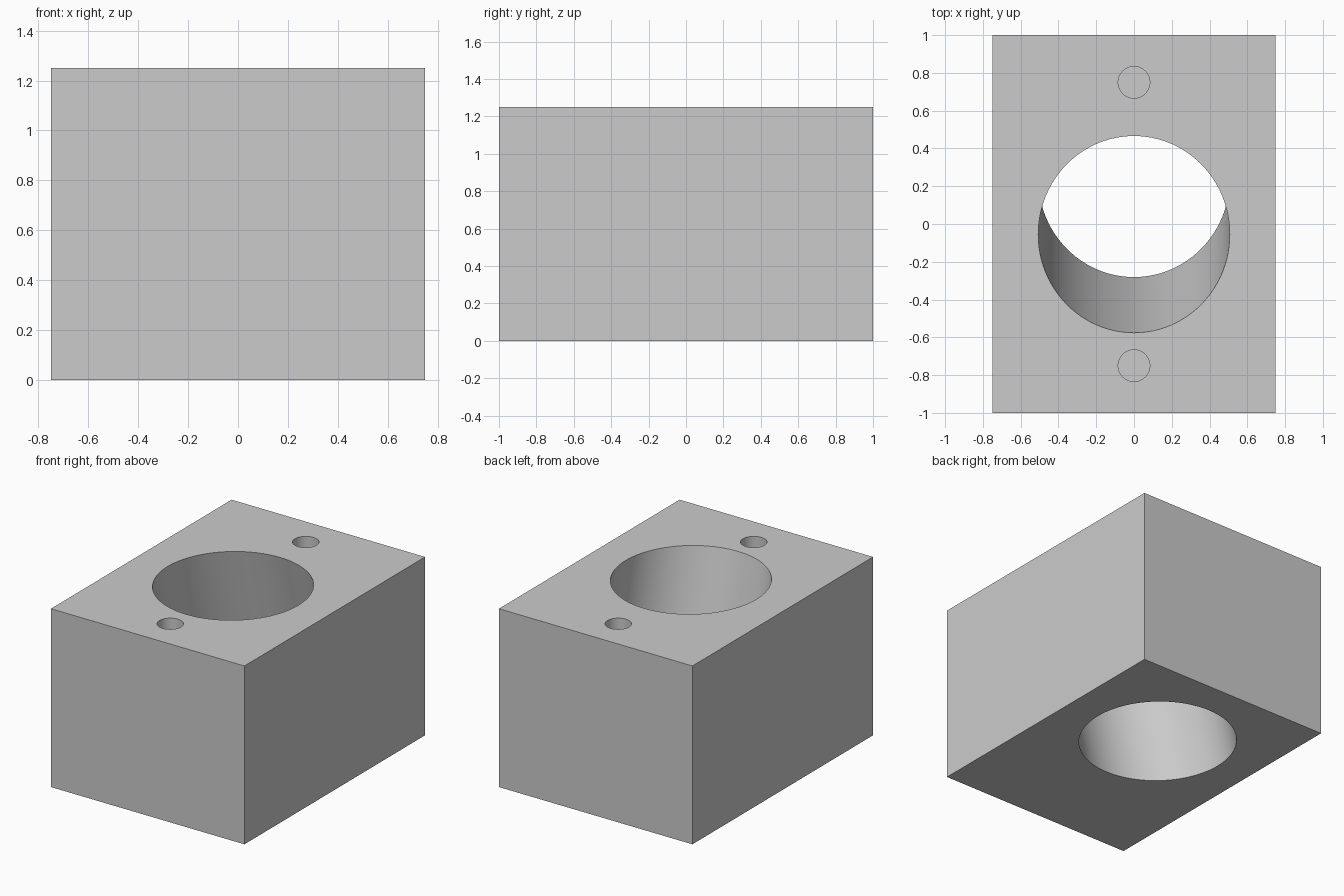
import bpy
import math

cube = bpy.data.objects.get("Cube")
if cube:
    bpy.data.objects.remove(cube, do_unlink=True)

WIDTH, LENGTH, HEIGHT = 1.5, 2.0, 1.25

grey = bpy.data.materials.new("plain_grey")
grey.use_nodes = True
grey.diffuse_color = (0.6, 0.6, 0.6, 1)
grey.node_tree.nodes["Principled BSDF"].inputs["Base Color"].default_value = grey.diffuse_color

# Solid rectangular block
bpy.ops.mesh.primitive_cube_add(size=1, location=(0, 0, HEIGHT / 2))
block = bpy.context.object
block.name = "drilled_block"
block.scale = (WIDTH, LENGTH, HEIGHT)
bpy.ops.object.transform_apply(location=False, rotation=False, scale=True)
block.data.materials.append(grey)


def drill(name, radius, depth, location, tilt=0, sides=48):
    """Cut a round hole into the block and discard the cutter."""
    bpy.ops.mesh.primitive_cylinder_add(
        vertices=sides, radius=radius, depth=depth,
        location=location, rotation=(tilt, 0, 0))
    cutter = bpy.context.object
    cutter.name = name
    cutter.hide_render = True
    cutter.data.materials.append(grey)
    mod = block.modifiers.new(name, "BOOLEAN")
    mod.operation = "DIFFERENCE"
    mod.solver = "EXACT"
    mod.object = cutter
    bpy.context.view_layer.objects.active = block
    bpy.ops.object.modifier_apply(modifier=name)
    bpy.data.objects.remove(cutter, do_unlink=True)


# Large slanted bore, leaning from the front at the top to the back at the base
top_y, base_y = -0.055, 0.24
drill("slanted_bore", 0.507, 3.0, (0, (top_y + base_y) / 2, HEIGHT / 2),
      tilt=math.atan2(base_y - top_y, HEIGHT), sides=96)

# Blind screw holes at the front and back of the top face
HOLE_DEPTH = 0.4
for side, name in ((-1, "front_screw_hole"), (1, "back_screw_hole")):
    drill(name, 0.084, HOLE_DEPTH * 2, (0, side * 0.75, HEIGHT))

# Smooth hole walls, sharp rims and corners
bpy.ops.object.select_all(action="DESELECT")
block.select_set(True)
bpy.context.view_layer.objects.active = block
bpy.ops.object.shade_smooth_by_angle(angle=math.radians(30))
